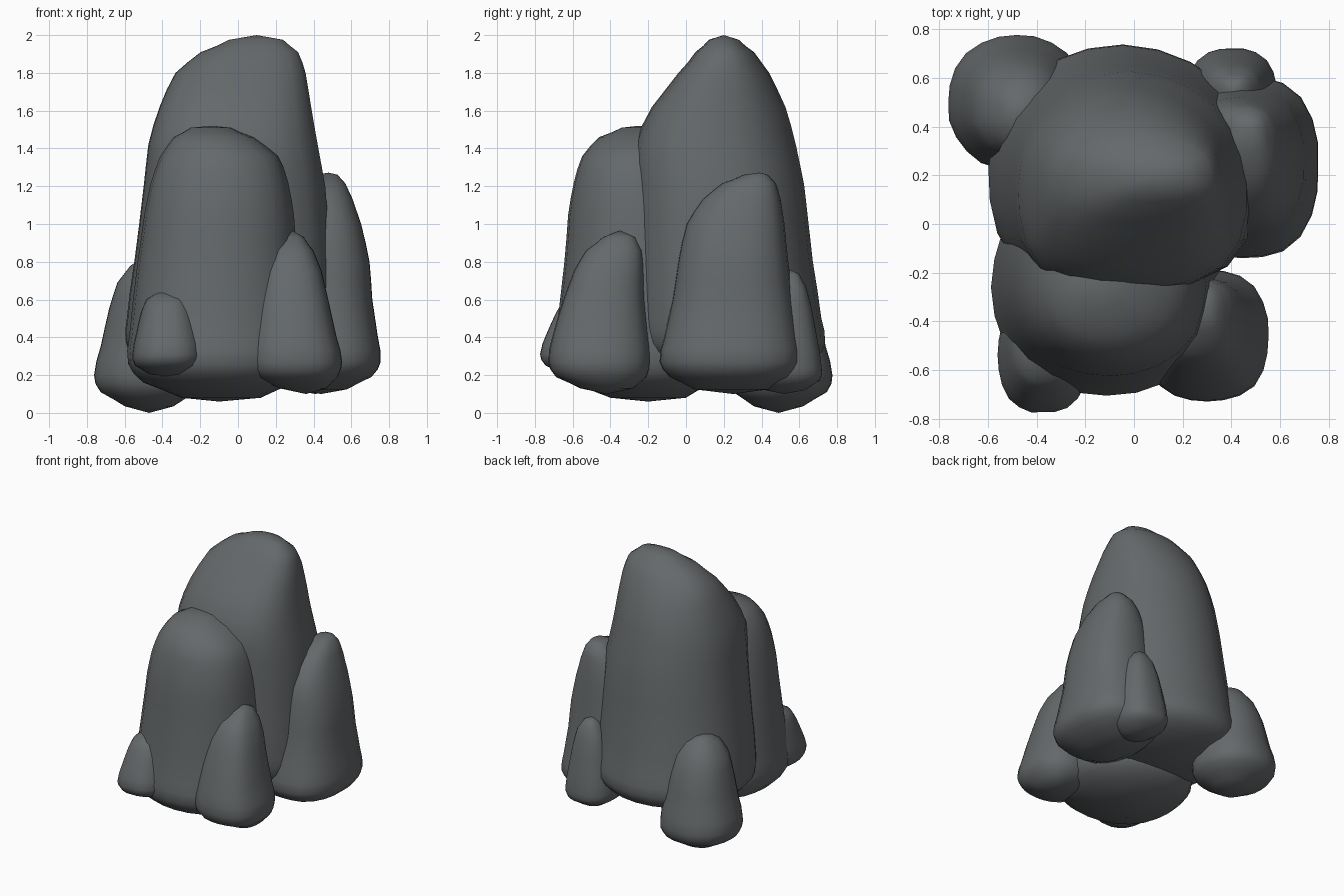
import bpy, bmesh, math, random

random.seed(4)
SEGMENTS = 24

stone = bpy.data.materials.new("dark grey stone")
stone.diffuse_color = (0.13, 0.14, 0.145, 1)


def refine(sections):
    """Insert a smoothly interpolated ring between each pair of rings."""
    out = [sections[0]]
    last = len(sections) - 1
    for i in range(last):
        p0, p1 = sections[max(i - 1, 0)], sections[i]
        p2, p3 = sections[i + 1], sections[min(i + 2, last)]
        mid = [(9 * (b + c) - a - d) / 16 for a, b, c, d in zip(p0, p1, p2, p3)]
        mid[0] = (p1[0] + p2[0]) / 2
        out += [mid, p2]
    return out


def boulder(name, bottom, sections, top, front=2.4, back=2.4):
    """Loft rounded rings (z, x0, x1, y0, y1); front/back set the squareness."""
    bm = bmesh.new()
    wobble = [random.uniform(0.985, 1.005) for _ in range(SEGMENTS)]
    rings = []
    for z, x0, x1, y0, y1 in refine(sections):
        ring = []
        for k in range(SEGMENTS):
            a = 2 * math.pi * k / SEGMENTS
            c, s = math.cos(a), math.sin(a)
            p = front if s < 0 else back
            r = (abs(c) ** p + abs(s) ** p) ** (-1 / p) * wobble[k]
            ring.append(bm.verts.new(((x0 + x1) / 2 + (x1 - x0) / 2 * r * c,
                                      (y0 + y1) / 2 + (y1 - y0) / 2 * r * s, z)))
        rings.append(ring)
    low, high = bm.verts.new(bottom), bm.verts.new(top)
    for k in range(SEGMENTS):
        n = (k + 1) % SEGMENTS
        for a, b in zip(rings, rings[1:]):
            bm.faces.new((a[k], a[n], b[n], b[k]))
        bm.faces.new((low, rings[0][n], rings[0][k]))
        bm.faces.new((high, rings[-1][k], rings[-1][n]))
    for f in bm.faces:
        f.smooth = True
    mesh = bpy.data.meshes.new(name)
    bm.to_mesh(mesh)
    bm.free()
    mesh.materials.append(stone)
    ob = bpy.data.objects.new(name, mesh)
    bpy.context.collection.objects.link(ob)


# Tall central column
boulder("main_boulder", (-0.05, 0.25, 0.19), [
    (0.215, -0.36, 0.27, -0.04, 0.52),
    (0.28, -0.54, 0.44, -0.20, 0.68),
    (0.37, -0.60, 0.51, -0.26, 0.735),
    (0.50, -0.595, 0.51, -0.28, 0.715),
    (0.80, -0.555, 0.495, -0.28, 0.67),
    (1.20, -0.505, 0.465, -0.28, 0.625),
    (1.42, -0.48, 0.425, -0.27, 0.58),
    (1.62, -0.42, 0.39, -0.18, 0.525),
    (1.80, -0.335, 0.36, -0.04, 0.44),
    (1.91, -0.20, 0.32, 0.05, 0.36),
    (1.975, -0.05, 0.24, 0.12, 0.28)], (0.1, 0.2, 2.0), 2.8, 2.05)

# Broad column in front
boulder("front_boulder", (-0.1, -0.2, 0.06), [
    (0.08, -0.30, 0.12, -0.40, 0.0),
    (0.16, -0.50, 0.30, -0.62, 0.14),
    (0.26, -0.58, 0.36, -0.705, 0.18),
    (0.40, -0.575, 0.35, -0.69, 0.18),
    (0.80, -0.53, 0.315, -0.645, 0.14),
    (1.05, -0.495, 0.295, -0.625, 0.10),
    (1.22, -0.46, 0.265, -0.595, 0.06),
    (1.36, -0.41, 0.21, -0.55, 0.02),
    (1.46, -0.34, 0.08, -0.46, -0.06),
    (1.51, -0.25, -0.04, -0.34, -0.16)], (-0.14, -0.25, 1.52), 2.2, 2.4)

# Medium column on the right
boulder("right_boulder", (0.44, 0.25, 0.10), [
    (0.125, 0.28, 0.58, 0.04, 0.44),
    (0.19, 0.17, 0.71, -0.09, 0.56),
    (0.27, 0.13, 0.76, -0.145, 0.61),
    (0.40, 0.14, 0.745, -0.12, 0.595),
    (0.60, 0.16, 0.715, -0.075, 0.565),
    (0.80, 0.18, 0.70, -0.045, 0.54),
    (1.00, 0.22, 0.655, 0.0, 0.52),
    (1.13, 0.28, 0.61, 0.085, 0.50),
    (1.215, 0.35, 0.57, 0.19, 0.475),
    (1.26, 0.41, 0.53, 0.30, 0.435)], (0.48, 0.39, 1.272), 2.5, 2.6)

# Small stones around the foot
boulder("front_right_stone", (0.36, -0.42, 0.10), [
    (0.13, 0.22, 0.47, -0.56, -0.28),
    (0.19, 0.08, 0.53, -0.69, -0.21),
    (0.27, 0.045, 0.555, -0.73, -0.19),
    (0.40, 0.06, 0.525, -0.71, -0.20),
    (0.60, 0.09, 0.48, -0.65, -0.22),
    (0.75, 0.12, 0.445, -0.595, -0.225),
    (0.86, 0.165, 0.40, -0.53, -0.235),
    (0.93, 0.22, 0.35, -0.44, -0.27)], (0.29, -0.35, 0.965), 2.5, 2.5)

boulder("front_left_stone", (-0.37, -0.54, 0.19), [
    (0.205, -0.47, -0.28, -0.65, -0.44),
    (0.25, -0.545, -0.205, -0.745, -0.33),
    (0.31, -0.56, -0.185, -0.775, -0.30),
    (0.42, -0.54, -0.205, -0.74, -0.30),
    (0.53, -0.515, -0.23, -0.69, -0.31),
    (0.60, -0.485, -0.26, -0.645, -0.35),
    (0.64, -0.43, -0.32, -0.57, -0.43)], (-0.39, -0.51, 0.652), 2.5, 2.5)

boulder("back_left_stone", (-0.47, 0.49, 0.0), [
    (0.035, -0.60, -0.34, 0.36, 0.62),
    (0.11, -0.73, -0.22, 0.25, 0.745),
    (0.20, -0.765, -0.20, 0.22, 0.775),
    (0.35, -0.73, -0.22, 0.235, 0.74),
    (0.55, -0.685, -0.26, 0.26, 0.695),
    (0.69, -0.64, -0.29, 0.28, 0.64),
    (0.78, -0.57, -0.35, 0.33, 0.57),
    (0.815, -0.52, -0.41, 0.39, 0.51)], (-0.47, 0.46, 0.825), 2.2, 2.3)

boulder("back_right_stone", (0.41, 0.52, 0.10), [
    (0.12, 0.31, 0.50, 0.42, 0.63),
    (0.17, 0.235, 0.57, 0.34, 0.71),
    (0.24, 0.215, 0.59, 0.32, 0.72),
    (0.40, 0.24, 0.57, 0.35, 0.695),
    (0.56, 0.275, 0.54, 0.40, 0.665),
    (0.67, 0.315, 0.51, 0.45, 0.635),
    (0.735, 0.36, 0.465, 0.50, 0.60)], (0.41, 0.55, 0.76), 2.4, 2.5)
